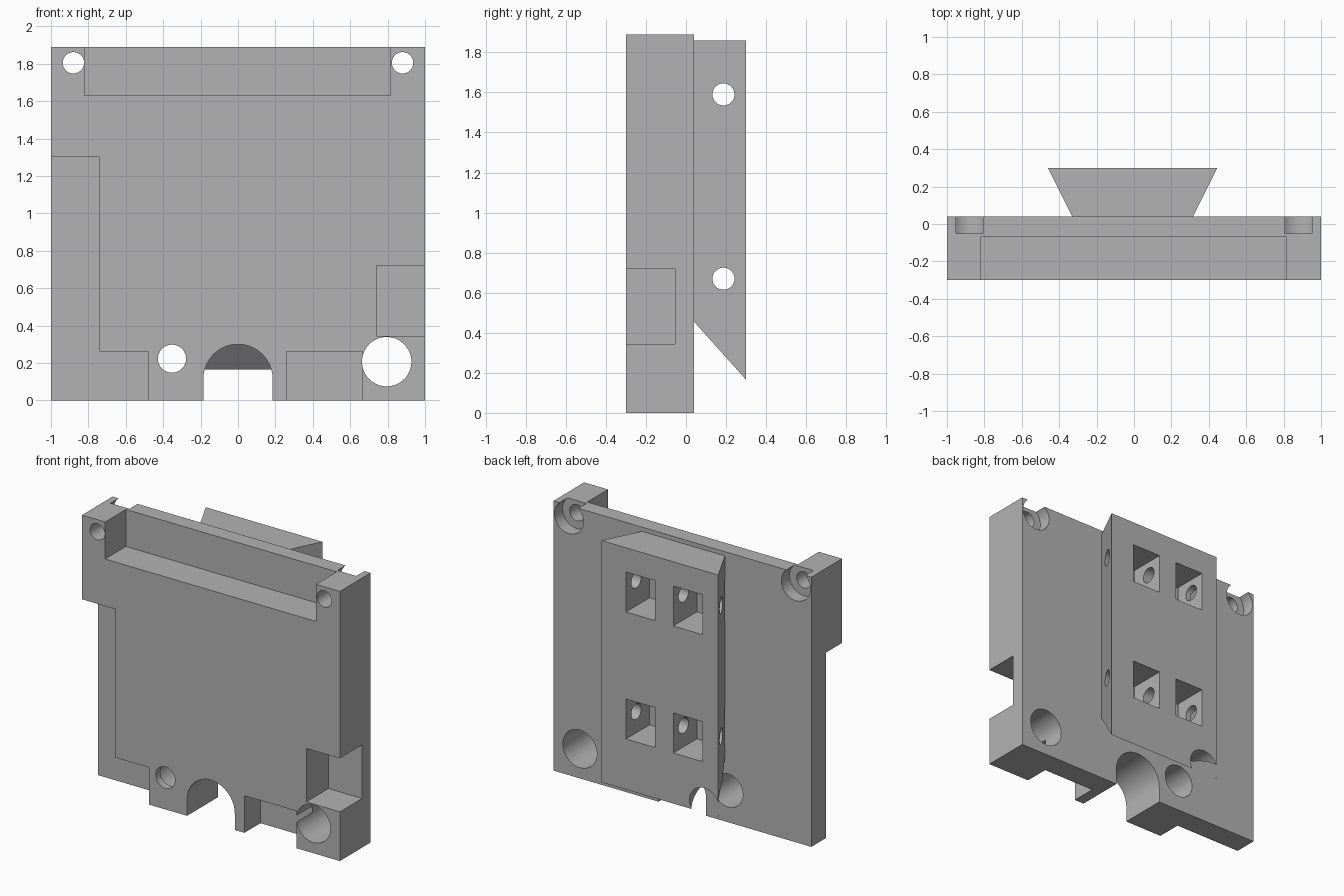
import bpy
import bmesh
from math import cos, sin, pi
from mathutils import Vector

cube = bpy.data.objects.get("Cube")
if cube:
    bpy.data.objects.remove(cube, do_unlink=True)

# Single matte grey
grey = bpy.data.materials.new("plain grey")
grey.use_nodes = True
grey.diffuse_color = (0.45, 0.45, 0.45, 1)
grey.node_tree.nodes["Principled BSDF"].inputs["Base Color"].default_value = grey.diffuse_color

FRONT, BACK, TOP = -0.30, 0.04, 1.89
DOVE_BACK = 0.30
OVER = 0.1  # how far cutters overshoot open sides


def prism(name, outline, offset):
    """Extrude a closed 3D outline along an offset vector."""
    bm = bmesh.new()
    face = bm.faces.new([bm.verts.new(p) for p in outline])
    moved = bmesh.ops.extrude_face_region(bm, geom=[face])["geom"]
    verts = [g for g in moved if isinstance(g, bmesh.types.BMVert)]
    bmesh.ops.translate(bm, verts=verts, vec=Vector(offset))
    bmesh.ops.recalc_face_normals(bm, faces=bm.faces)
    mesh = bpy.data.meshes.new(name)
    bm.to_mesh(mesh)
    bm.free()
    mesh.materials.append(grey)
    obj = bpy.data.objects.new(name, mesh)
    bpy.context.collection.objects.link(obj)
    return obj


def front_prism(name, points, y0, y1):
    return prism(name, [(x, y0, z) for x, z in points], (0, y1 - y0, 0))


def box(name, x0, x1, y0, y1, z0, z1):
    return front_prism(name, [(x0, z0), (x1, z0), (x1, z1), (x0, z1)], y0, y1)


def arc(cu, cv, r, end=2 * pi, n=64):
    return [(cu + r * cos(end * i / n), cv + r * sin(end * i / n)) for i in range(n)]


def bore(name, x, z, r, y0=FRONT - OVER, y1=BACK + OVER):
    return front_prism(name, arc(x, z, r), y0, y1)


def boolean(body, tool, operation="DIFFERENCE"):
    tool.hide_render = True
    mod = body.modifiers.new("bool", "BOOLEAN")
    mod.operation = operation
    mod.solver = "EXACT"
    mod.object = tool
    bpy.context.view_layer.objects.active = body
    bpy.ops.object.modifier_apply(modifier=mod.name)
    bpy.data.objects.remove(tool, do_unlink=True)


def finish(obj):
    bpy.ops.object.select_all(action="DESELECT")
    obj.select_set(True)
    bpy.context.view_layer.objects.active = obj
    bpy.ops.object.shade_smooth_by_angle(angle=0.5)


# Main plate
plate = box("mounting_plate", -1, 1, FRONT, BACK, 0, TOP)
cut_front = FRONT - OVER

# Front recesses: top, lower right L shape, bottom and side notch
boolean(plate, box("top_recess", -0.82, 0.815, cut_front, -0.07, 1.63, TOP + OVER))
ell = [(-1 - OVER, -OVER), (-0.48, -OVER), (-0.48, 0.26),
       (-0.74, 0.26), (-0.74, 1.30), (-1 - OVER, 1.30)]
boolean(plate, front_prism("corner_recess", ell, cut_front, -0.123))
boolean(plate, box("bottom_recess", 0.26, 0.665, cut_front, -0.123, -OVER, 0.26))
boolean(plate, box("side_notch", 0.74, 1 + OVER, cut_front, -0.055, 0.345, 0.72))

# Arched opening in the bottom edge
arch = [(0.185, -OVER)] + arc(0, 0.115, 0.185, pi, 32) + [(-0.185, 0.115), (-0.185, -OVER)]
boolean(plate, front_prism("arch", arch, cut_front, BACK + OVER))

# Corner screw holes with counterbores on the back
for x in (-0.88, 0.88):
    boolean(plate, bore("screw_hole", x, 1.805, 0.057))
    boolean(plate, bore("counterbore", x, 1.805, 0.112, y0=-0.05))

# Lower holes
boolean(plate, bore("large_hole", 0.795, 0.207, 0.132))
boolean(plate, bore("small_hole", -0.353, 0.223, 0.075))
boolean(plate, bore("small_counterbore", -0.353, 0.223, 0.116, y0=-0.25))

# Dovetail rail on the back
rail = prism("dovetail_rail", [(-0.33, BACK, 0), (0.315, BACK, 0),
                               (0.445, DOVE_BACK, 0), (-0.46, DOVE_BACK, 0)], (0, 0, 1.86))
slope = [(-1, 0, 0.50), (-1, 0.39, 0.065), (-1, 0.39, -OVER), (-1, 0, -OVER)]
boolean(rail, prism("sloped_end", slope, (2, 0, 0)))
boolean(rail, bore("screw_clearance", -0.353, 0.223, 0.116, BACK - OVER, DOVE_BACK + OVER))

# Nut pockets and the cross holes that run through them
for z0, hole_z in ((0.52, 0.67), (1.41, 1.59)):
    for x0 in (-0.337, 0.03):
        boolean(rail, box("pocket", x0, x0 + 0.225, BACK - OVER, DOVE_BACK + OVER, z0, z0 + 0.28))
    ring = [(-1, y, z) for y, z in arc(0.187, hole_z, 0.055, n=48)]
    boolean(rail, prism("cross_hole", ring, (2, 0, 0)))

for part in (plate, rail):
    finish(part)
